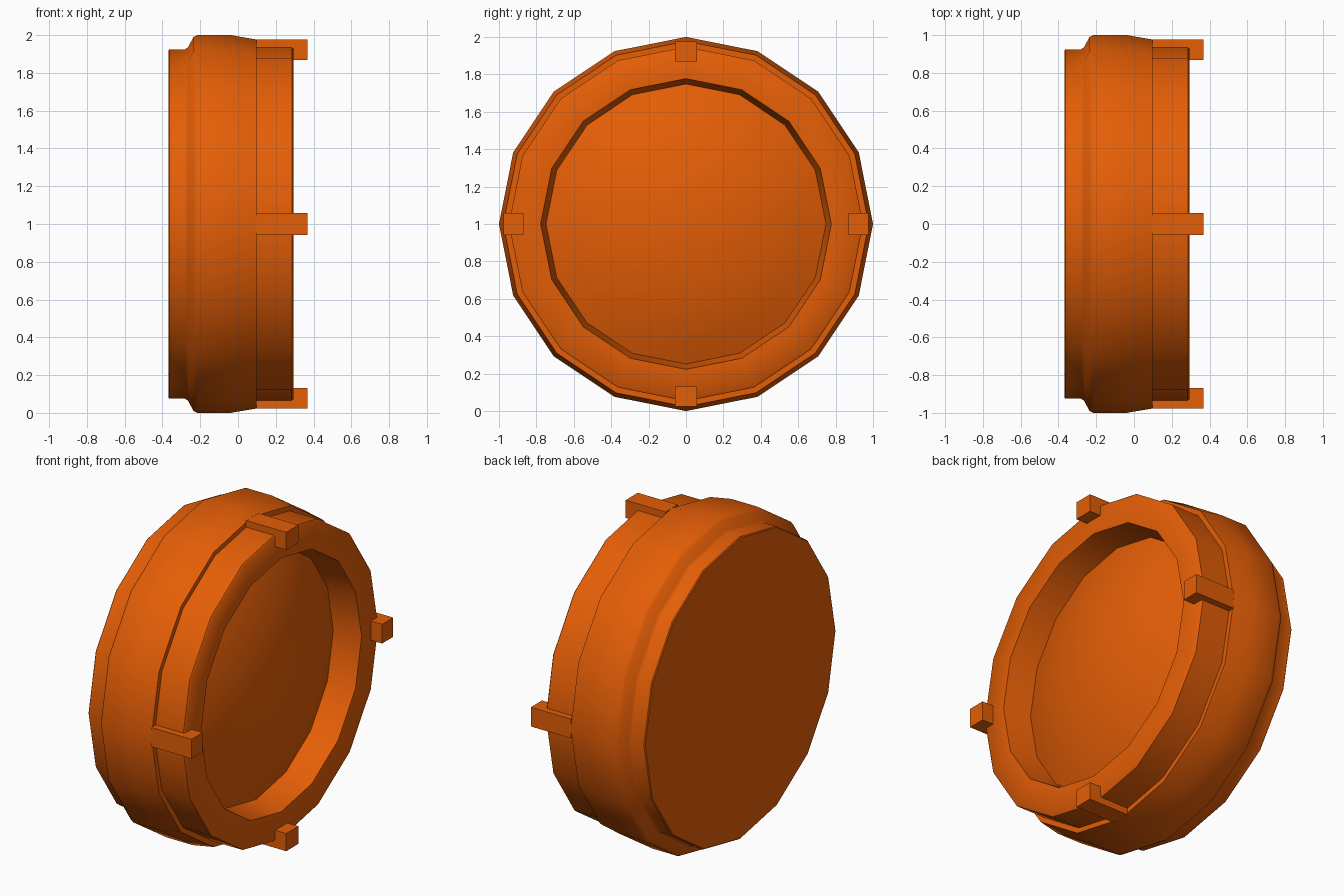
import bpy, bmesh, math

if "Cube" in bpy.data.objects:
    bpy.data.objects.remove(bpy.data.objects["Cube"])

SIDES = 16
mat = bpy.data.materials.new("orange")
mat.diffuse_color = (0.78, 0.112, 0.002, 1)
mat.use_nodes = True
mat.node_tree.nodes["Principled BSDF"].inputs["Base Color"].default_value = mat.diffuse_color


def finish(name, bm):
    bmesh.ops.recalc_face_normals(bm, faces=bm.faces)
    me = bpy.data.meshes.new(name)
    bm.to_mesh(me)
    bm.free()
    ob = bpy.data.objects.new(name, me)
    bpy.context.collection.objects.link(ob)
    me.materials.append(mat)
    return ob


def lathe(name, profile):
    """Revolve (x, radius) points around the x axis at z = 1."""
    bm = bmesh.new()
    rings = []
    for x, r in profile:
        if r == 0:
            rings.append([bm.verts.new((x, 0, 1))] * SIDES)
        else:
            rings.append([bm.verts.new((x, r * math.sin(math.tau * i / SIDES),
                                        1 + r * math.cos(math.tau * i / SIDES)))
                          for i in range(SIDES)])
    for a, b in zip(rings, rings[1:]):
        for i in range(SIDES):
            j = (i + 1) % SIDES
            bm.faces.new(list(dict.fromkeys((a[i], a[j], b[j], b[i]))))
    return finish(name, bm)


# Domed lens: a shallow spherical cap at the bottom of the recess
RIM_X, RIM_R, RISE, STEPS = 0.122, 0.748, 0.165, 6
ball = (RIM_R ** 2 + RISE ** 2) / (2 * RISE)
lens = []
for i in range(1, STEPS + 1):
    r = RIM_R * (1 - i / STEPS)
    lens.append((RIM_X + RISE - ball + math.sqrt(ball ** 2 - r ** 2), r))

# Housing: flat back, flared shoulder, stepped front rim and recess wall
housing = lathe("housing", [
    (-0.368, 0), (-0.368, 0.92), (-0.363, 0.925), (-0.28, 0.925), (-0.265, 0.935),
    (-0.235, 0.99), (-0.215, 1.0), (-0.04, 1.0), (0.097, 0.977), (0.097, 0.947),
    (0.285, 0.947), (0.293, 0.937), (0.293, 0.777), (RIM_X, RIM_R)] + lens)
bpy.context.view_layer.objects.active = housing
housing.select_set(True)
bpy.ops.object.shade_smooth_by_angle(angle=math.radians(40))

# Four lugs around the rim
for k in range(4):
    a = k * math.pi / 2
    bm = bmesh.new()
    bmesh.ops.create_cube(bm, size=1)
    for v in bm.verts:
        y, r = v.co.y * 0.118, 0.922 + v.co.z * 0.108
        v.co = (0.2325 + v.co.x * 0.271,
                y * math.cos(a) + r * math.sin(a),
                1 - y * math.sin(a) + r * math.cos(a))
    finish(f"lug_{k + 1}", bm)
